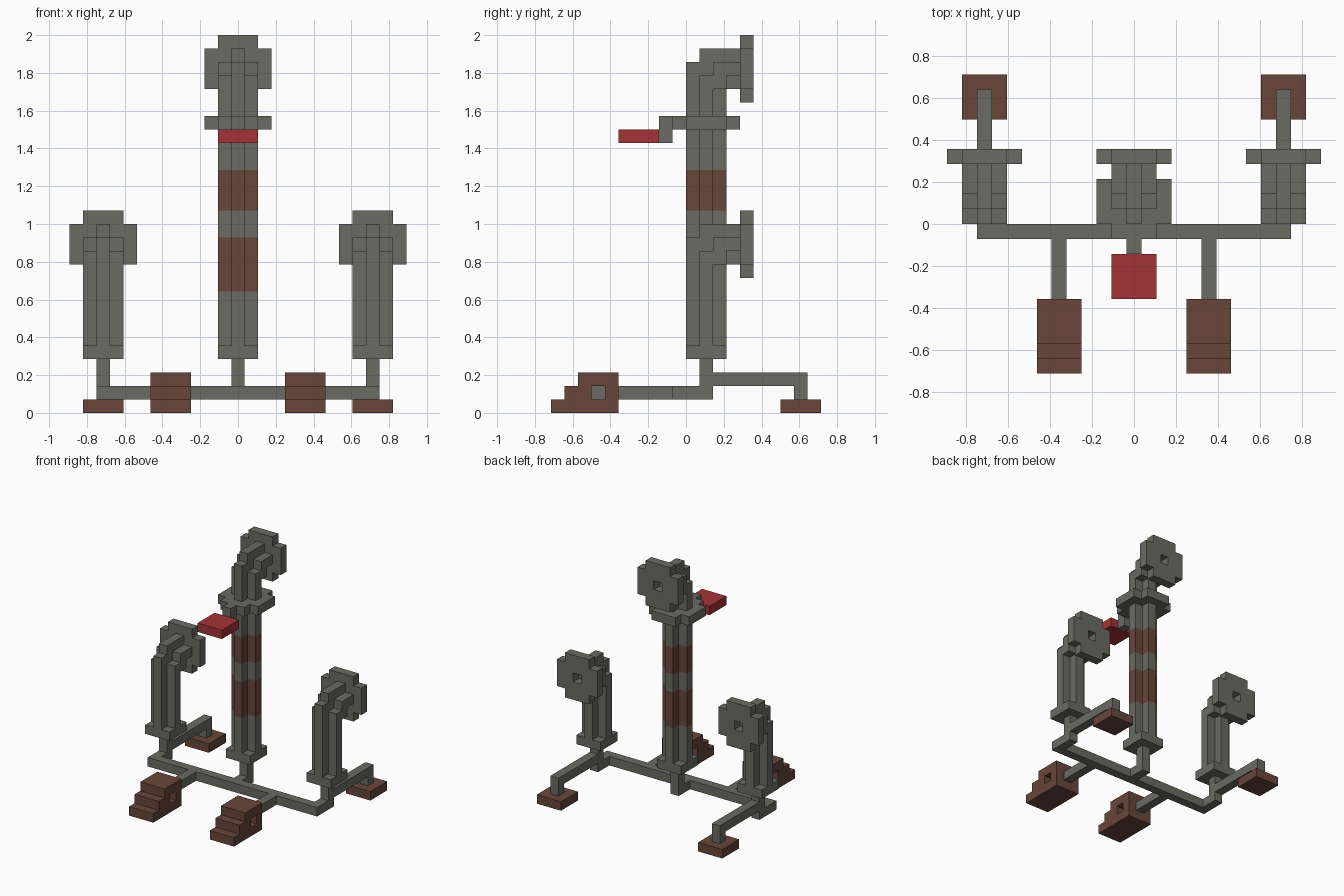
import bpy, bmesh, math
from mathutils import Vector

U = 1 / 14  # edge of one building block

cube = bpy.data.objects.get("Cube")
if cube:
    bpy.data.objects.remove(cube, do_unlink=True)


def material(name, rgb):
    m = bpy.data.materials.new(name)
    m.use_nodes = True
    m.diffuse_color = (*rgb, 1)
    bsdf = m.node_tree.nodes["Principled BSDF"]
    bsdf.inputs["Base Color"].default_value = (*rgb, 1)
    bsdf.inputs["Roughness"].default_value = 0.9
    return m


GREY = material("stone grey", (0.147, 0.147, 0.127))
BROWN = material("rust brown", (0.138, 0.061, 0.042))
RED = material("signal red", (0.367, 0.034, 0.037))


def cells(box):
    """Blocks inside (x0, x1, y0, y1, z0, z1); block 0 in x is the middle one."""
    x0, x1, y0, y1, z0, z1 = box
    return {(x, y, z) for x in range(x0, x1) for y in range(y0, y1) for z in range(z0, z1)}


def part(name, add, cut=(), mats=(GREY,), rule=lambda z: 0, dx=0, dz=0):
    """Stepped solid: union of boxes minus cut boxes, as one clean outer shell."""
    solid = set().union(*(cells(b) for b in add))
    for b in cut:
        solid -= cells(b)
    bm = bmesh.new()
    verts = {}
    for c in solid:
        for axis in range(3):
            for side in (0, 1):
                near = list(c)
                near[axis] += 2 * side - 1
                if tuple(near) in solid:
                    continue
                a, b = (axis + 1) % 3, (axis + 2) % 3
                ring = []
                for da, db in ((0, 0), (1, 0), (1, 1), (0, 1)):
                    p = list(c)
                    p[axis] += side
                    p[a] += da
                    p[b] += db
                    p = tuple(p)
                    if p not in verts:
                        verts[p] = bm.verts.new(
                            Vector((p[0] - 0.5 + dx, p[1], p[2] + dz)) * U)
                    ring.append(verts[p])
                f = bm.faces.new(ring if side else ring[::-1])
                f.material_index = rule(c[2])
    bmesh.ops.dissolve_limit(bm, angle_limit=math.radians(1), verts=bm.verts,
                             edges=bm.edges, delimit={'MATERIAL'})
    me = bpy.data.meshes.new(name)
    bm.to_mesh(me)
    bm.free()
    for m in mats:
        me.materials.append(m)
    ob = bpy.data.objects.new(name, me)
    bpy.context.collection.objects.link(ob)
    return ob


def bent_pipe(name, top, dx=0, **kw):
    """Cross-section pipe on a square foot, bending backwards at the top."""
    part(name, [
        (-1, 2, 0, 3, 4, 5),                  # square foot
        (0, 1, 0, 3, 5, top - 1),             # middle rib
        (0, 1, 1, 4, top - 3, top),           # middle rib, bend
        (-1, 2, 1, 2, 5, top - 2),            # side ribs
        (-1, 2, 2, 3, top - 3, top - 1),      # side ribs, bend
        (-1, 2, 3, 4, top - 2, top - 1),
    ], dx=dx, **kw)
    # round end plate with a hole in the middle
    part(name + "_end_plate",
         [(-2, 3, 4, 5, top - 3, top), (-1, 2, 4, 5, top - 4, top + 1)],
         cut=[(0, 1, 4, 5, top - 2, top - 1)], dx=dx)


# Centre pipe with two brown bands
bent_pipe("centre_pipe", 27, mats=(GREY, BROWN),
          rule=lambda z: int(9 <= z < 13 or 15 <= z < 18))

# Collar, bracket and red sign plate
part("collar", [(-2, 3, 0, 3, 21, 22), (-1, 2, -1, 4, 21, 22)],
     cut=[(0, 1, 0, 3, 21, 22), (-1, 2, 1, 2, 21, 22)])
part("bracket", [(0, 1, -2, -1, 20, 22)])
part("red_plate", [(-1, 2, -5, -2, 20, 21)], mats=(RED,))

# Floor rails with stems up to the pipes
rails = [(-10, 11, -1, 0, 1, 2)]
for x in (-10, 0, 10):
    rails += [(x, x + 1, 0, 2, 1, 2), (x, x + 1, 1, 2, 2, 4)]
for x in (-10, 10):
    rails += [(x, x + 1, 2, 9, 2, 3), (x, x + 1, 8, 9, 1, 3)]
for x in (-5, 5):
    rails += [(x, x + 1, -7, -1, 1, 2)]
part("floor_rails", rails)

for side, s in (("left", 1), ("right", -1)):
    # Side pipe and rear foot
    bent_pipe(side + "_pipe", 14, dx=10 * s)
    part(side + "_rear_foot", [(-1, 2, 7, 10, 0, 1)], mats=(BROWN,), dx=10 * s)
    # Stepped front block with side openings showing the rail end
    part(side + "_stepped_block",
         [(-1, 2, -10 + i, -5, i, i + 1) for i in range(3)],
         cut=[(-1, 2, -7, -6, 1, 2), (0, 1, -7, -5, 1, 2)],
         mats=(BROWN,), dx=5 * s)
